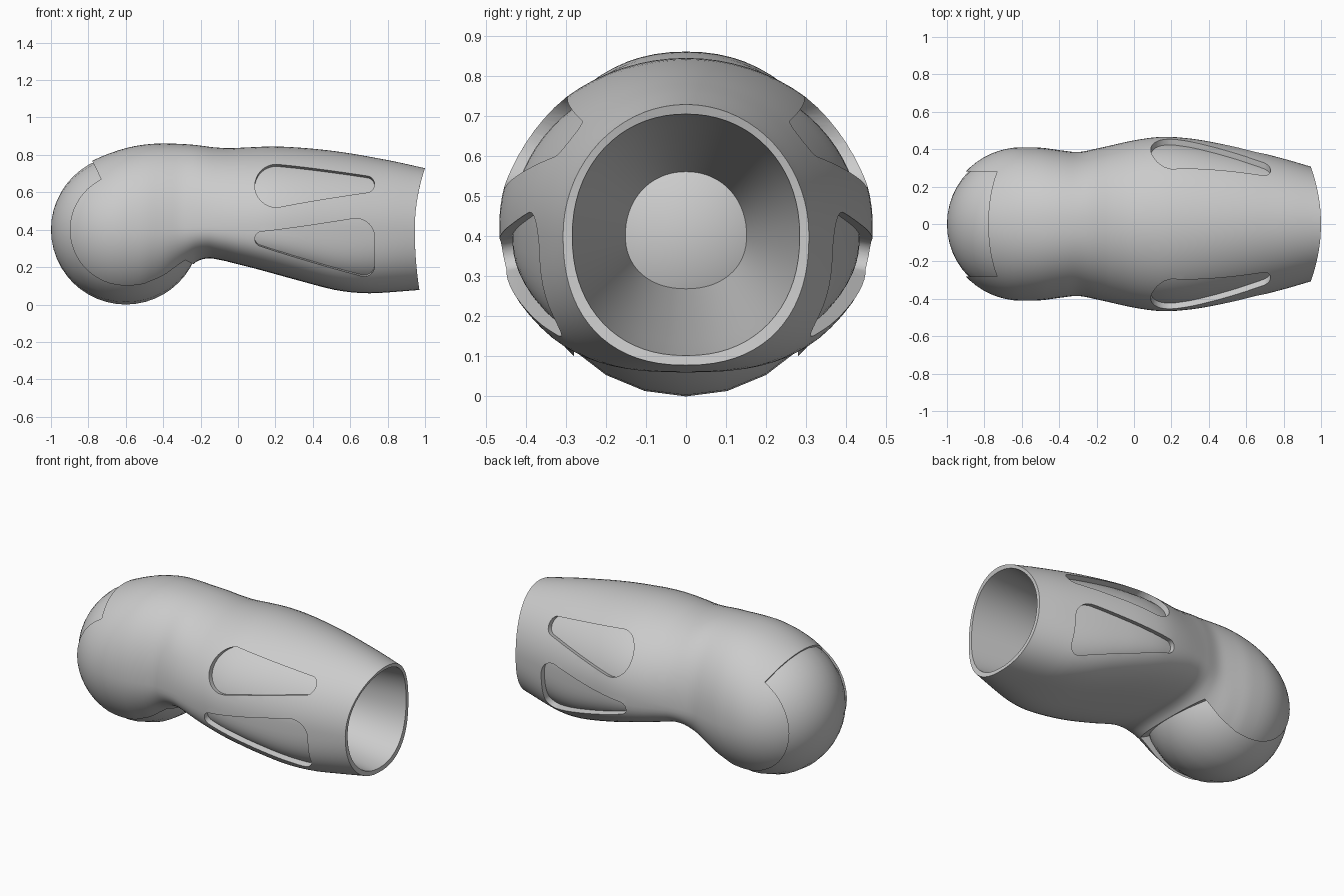
import bpy, bmesh, math
from mathutils import Matrix, Vector

if "Cube" in bpy.data.objects:
    bpy.data.objects.remove(bpy.data.objects["Cube"], do_unlink=True)

grey = bpy.data.materials.new("neutral grey")
grey.use_nodes = True
COL = (0.6, 0.6, 0.6, 1)
grey.diffuse_color = COL
grey.node_tree.nodes["Principled BSDF"].inputs["Base Color"].default_value = COL

BX, BZ, SHELL_R, BALL_R = -0.6, 0.4, 0.41, 0.4
SEG = 72

# Side and plan profiles of the arm, as (x, value)
TOP = [(-.77, .773), (-.7, .803), (-.6, .836), (-.5, .855), (-.4, .861), (-.25, .855), (-.08, .836),
       (.05, .84), (.2, .845), (.4, .833), (.6, .808), (.8, .77), (.945, .729)]
BOTTOM = [(-.5, .003), (-.4, .055), (-.33, .122), (-.27, .186), (-.22, .23), (-.16, .247), (-.1, .24),
          (0, .215), (.1, .19), (.3, .135), (.5, .082), (.6, .066), (.7, .06), (.8, .065), (.945, .078)]
WIDTH = [(-.6, .41), (-.5, .408), (-.4, .395), (-.3, .385), (-.2, .403), (0, .447), (.15, .466),
         (.3, .457), (.45, .432), (.6, .4), (.8, .349), (.945, .307)]
MIDDLE = [(-.6, .4), (-.5, .4), (.15, .43), (.6, .415), (.945, .402)]
# Fullness (superellipse power) of the upper and lower halves
UPPER = [(-.75, 2), (-.5, 2.15), (-.25, 2.15), (0, 2), (.945, 2)]
LOWER = [(-.45, 2), (-.3, 2.15), (-.2, 2.5), (0, 3), (.3, 3.2), (.6, 3), (.8, 2.6), (.945, 2.3)]


def curve(pts, x):
    """Smooth curve through the points (cubic Hermite)."""
    n = len(pts)
    if x <= pts[0][0]:
        return pts[0][1]
    if x >= pts[-1][0]:
        return pts[-1][1]

    def slope(i):
        a, b = pts[max(i - 1, 0)], pts[min(i + 1, n - 1)]
        return (b[1] - a[1]) / (b[0] - a[0])
    i = max(k for k in range(n - 1) if pts[k][0] <= x)
    (x0, y0), (x1, y1) = pts[i], pts[i + 1]
    h = x1 - x0
    t = (x - x0) / h
    return ((2 * t**3 - 3 * t**2 + 1) * y0 + (t**3 - 2 * t**2 + t) * h * slope(i)
            + (3 * t**2 - 2 * t**3) * y1 + (t**3 - t**2) * h * slope(i + 1))


def section(x):
    """Top, bottom, half width, middle height, upper and lower fullness at x."""
    ball = math.sqrt(max(SHELL_R ** 2 - (x - BX) ** 2, 0))
    top = BZ + ball if x < TOP[0][0] else curve(TOP, x)
    bottom = BZ - ball if x < BOTTOM[0][0] else curve(BOTTOM, x)
    width = ball if x < BX else curve(WIDTH, x)
    return top, bottom, width, curve(MIDDLE, x), curve(UPPER, x), curve(LOWER, x)


def ring(x, top, bottom, width, mid, upper, lower):
    """Rounded section; the open end is bowed along x."""
    ramp = max(0, (x - .7) / .245) ** 2
    pts = []
    for k in range(SEG):
        a = 2 * math.pi * k / SEG
        c, s = math.cos(a), math.sin(a)
        e, h = (2 / upper, top - mid) if s >= 0 else (2 / lower, mid - bottom)
        y = width * math.copysign(abs(c) ** e, c)
        z = mid + h * math.copysign(abs(s) ** e, s)
        bow = (.055 if z > .4 else .026) * ((z - .4) / .33) ** 2
        pts.append(Vector((x + ramp * bow, y, z)))
    return pts


def outer_ring(x, inset=0):
    top, bottom, width, mid, upper, lower = section(x)
    return ring(x, top - inset, bottom + inset, width - inset, mid, upper, lower)


def surface_y(x, z):
    """Half width of the arm at a point seen from the side."""
    top, bottom, width, mid, upper, lower = section(x)
    p, h = (upper, top - mid) if z > mid else (lower, mid - bottom)
    return width * max(1 - (abs(z - mid) / h) ** p, 0) ** (1 / p)


def make_object(name, bm):
    bmesh.ops.recalc_face_normals(bm, faces=bm.faces[:])
    me = bpy.data.meshes.new(name)
    bm.to_mesh(me)
    bm.free()
    ob = bpy.data.objects.new(name, me)
    bpy.context.scene.collection.objects.link(ob)
    me.materials.append(grey)
    return ob


def loft(name, rings):
    bm = bmesh.new()
    loops = [[bm.verts.new(p) for p in r] for r in rings]
    for a, b in zip(loops, loops[1:]):
        for k in range(SEG):
            j = (k + 1) % SEG
            bm.faces.new((a[k], a[j], b[j], b[k]))
    bm.faces.new(loops[0])
    bm.faces.new(loops[-1])
    return make_object(name, bm)


def subtract(target, cutters):
    """Cut the cutters away and remove them."""
    for c in cutters:
        c.hide_render = True
        m = target.modifiers.new("cut", 'BOOLEAN')
        m.operation, m.solver, m.object = 'DIFFERENCE', 'EXACT', c
    dg = bpy.context.evaluated_depsgraph_get()
    me = bpy.data.meshes.new_from_object(target.evaluated_get(dg))
    target.modifiers.clear()
    target.data = me
    for c in cutters:
        bpy.data.objects.remove(c, do_unlink=True)


# Hollow arm sleeve: spherical end, swelling arm, tapering bore
stations = [BX - SHELL_R * math.cos(math.radians(a)) for a in range(6, 91, 6)]
stations += [-.56 + .03 * i for i in range(8)] + [-.33 + .015 * i for i in range(14)]
stations += [-.11 + .0479 * i for i in range(1, 22)] + [.92, .945]
bore = []
for i in range(25):
    t = i / 24
    bore.append(ring(.945 - 1.205 * t, .705 - .147 * t, .102 + .172 * t, .284 - .136 * t, .402, 2.1, 2.2))
sleeve = loft("arm_sleeve", [outer_ring(x) for x in stations] + bore)

# Slot in the spherical end, wrapping from the top round to the underside
bm = bmesh.new()
angles = [math.radians(116 + 217 * i / 40) for i in range(41)]
path = [(.55, a) for a in angles] + [(.15, a) for a in reversed(angles)]
face = bm.faces.new([bm.verts.new((BX + r * math.cos(a), -.28, BZ + r * math.sin(a))) for r, a in path])
ext = bmesh.ops.extrude_face_region(bm, geom=[face])
bmesh.ops.translate(bm, vec=(0, .56, 0), verts=[v for v in ext["geom"] if isinstance(v, bmesh.types.BMVert)])
cutters = [make_object("slot_cutter", bm)]

# Recessed panels: cutting direction (y, z) and corner circles (x, z, radius)
PANELS = [((.96, .27), [(.205, .635, .115), (.685, .643, .045)]),
          ((.98, -.18), [(.13, .35, .04), (.63, .36, .1), (.675, .205, .055)])]
for side in (-1, 1):
    for (ny, nz), circles in PANELS:
        bm = bmesh.new()
        for cx, cz, r in circles:
            for k in range(32):
                a = 2 * math.pi * k / 32
                x, z = cx + r * math.cos(a), cz + r * math.sin(a)
                for d in (-.12, .12):
                    bm.verts.new((x, side * (surface_y(x, z) + d * ny), z + d * nz))
        bmesh.ops.convex_hull(bm, input=bm.verts[:])
        loose = [v for v in bm.verts if not v.link_faces]
        bmesh.ops.delete(bm, geom=loose, context='VERTS')
        cutter = make_object("panel_cutter", bm)
        core = loft("panel_floor", [outer_ring(x, .032) for x in stations if x > -.15])
        subtract(cutter, [core])
        cutters.append(cutter)
subtract(sleeve, cutters)

# Joint ball inside the slot
bm = bmesh.new()
bmesh.ops.create_uvsphere(bm, u_segments=24, v_segments=24, radius=BALL_R,
                          matrix=Matrix.Translation((BX, 0, BZ)) @ Matrix.Rotation(math.pi / 2, 4, 'Y'))
ball = make_object("joint_ball", bm)

# Smooth shading with crisp cut edges
for ob in (sleeve, ball):
    bpy.ops.object.select_all(action='DESELECT')
    ob.select_set(True)
    bpy.context.view_layer.objects.active = ob
    bpy.ops.object.shade_smooth_by_angle(angle=math.radians(35))
